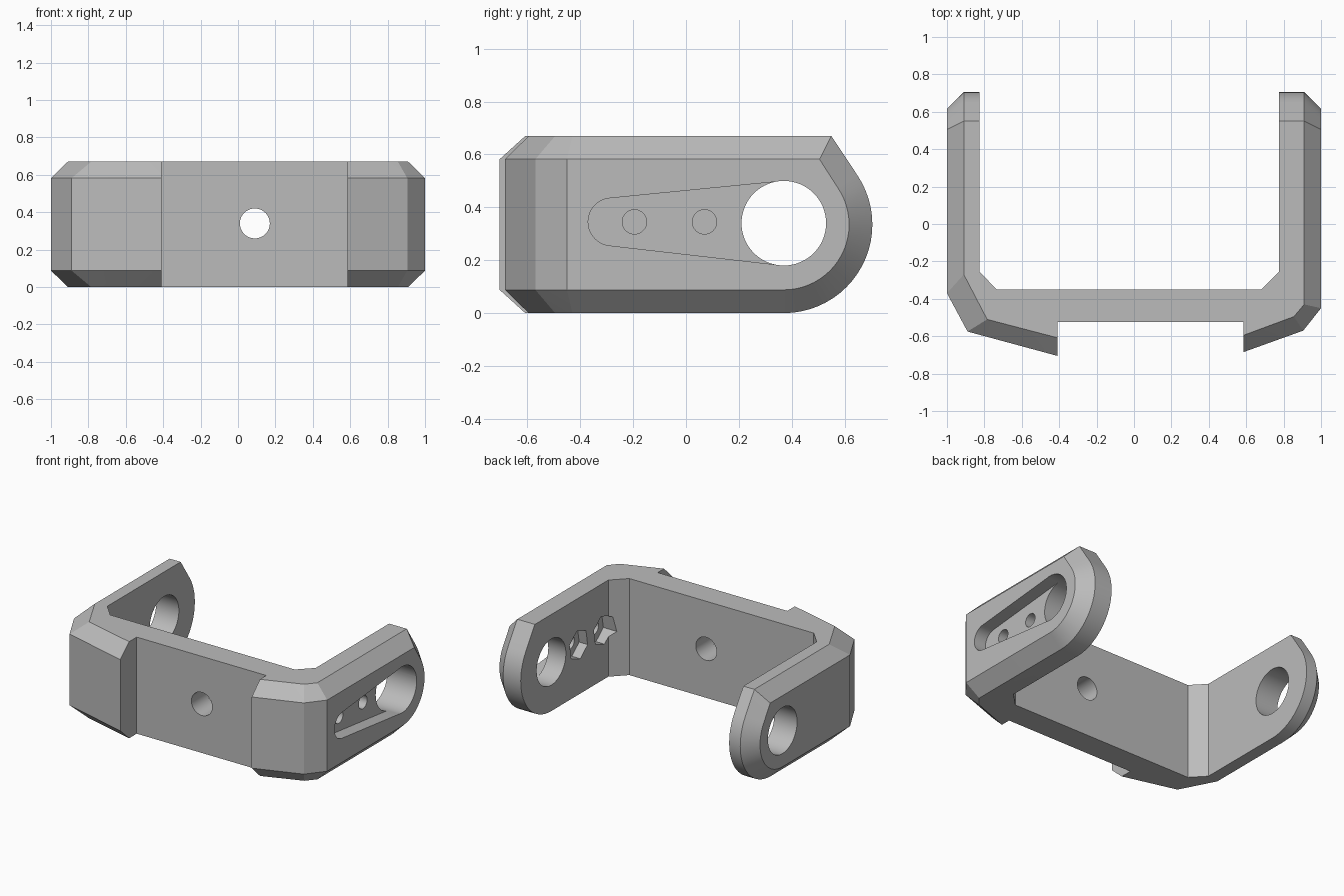
import bpy, bmesh, math

if "Cube" in bpy.data.objects:
    bpy.data.objects.remove(bpy.data.objects["Cube"])

HEIGHT, CHAMFER = 0.67, 0.088
MID = HEIGHT / 2
PIVOT = 0.37        # y of the arm pivot holes

grey = bpy.data.materials.new("matte grey")
grey.use_nodes = True
grey.diffuse_color = (0.5, 0.5, 0.5, 1)
grey.node_tree.nodes["Principled BSDF"].inputs["Base Color"].default_value = (0.5, 0.5, 0.5, 1)


def hull(name, points):
    """Convex solid around the points, with flat areas merged."""
    bm = bmesh.new()
    verts = [bm.verts.new(p) for p in points]
    out = bmesh.ops.convex_hull(bm, input=verts)
    loose = [v for v in set(out["geom_interior"] + out["geom_unused"])
             if isinstance(v, bmesh.types.BMVert)]
    bmesh.ops.delete(bm, geom=loose, context="VERTS")
    bmesh.ops.dissolve_limit(bm, angle_limit=math.radians(1), verts=bm.verts, edges=bm.edges)
    bmesh.ops.recalc_face_normals(bm, faces=bm.faces)
    mesh = bpy.data.meshes.new(name)
    bm.to_mesh(mesh)
    bm.free()
    mesh.materials.append(grey)
    ob = bpy.data.objects.new(name, mesh)
    bpy.context.collection.objects.link(ob)
    return ob


def circle(u, v, r, n=64, turn=0.0):
    return [(u + r * math.cos(turn + math.tau * i / n),
             v + r * math.sin(turn + math.tau * i / n)) for i in range(n)]


def along_x(outline, a, b):
    return [(x, y, z) for x in (a, b) for y, z in outline]


def along_y(outline, a, b):
    return [(x, y, z) for y in (a, b) for x, z in outline]


def along_z(outline, a, b):
    return [(x, y, z) for z in (a, b) for x, y in outline]


# Outer block: front corners, chamfered top and bottom, rounded arm ends
front_edge = [(-1, -0.37), (-0.89, -0.575), (-0.41, -0.705),
              (0.585, -0.685), (0.905, -0.57), (1, -0.45)]
front_inset = [(-0.91, -0.27), (-0.785, -0.51), (-0.41, -0.608),
               (0.585, -0.595), (0.855, -0.495), (0.91, -0.43)]
points = along_z(front_edge, CHAMFER, HEIGHT - CHAMFER)
points += along_z(front_inset, 0, HEIGHT)
points += along_x(circle(PIVOT, MID, MID) + [(0.55, HEIGHT)], -0.91, 0.91)
points += along_x(circle(PIVOT, MID, MID - CHAMFER) + [(0.505, HEIGHT - CHAMFER)], -1, 1)
bracket = hull("bracket", points)

# Cutters
channel = [(-0.825, 1), (-0.825, -0.255), (-0.735, -0.35),
           (0.68, -0.35), (0.775, -0.255), (0.775, 1)]
notch = [(-0.41, -1), (0.585, -1), (0.585, -0.525), (-0.41, -0.525)]
slot = circle(-0.28, 0.345, 0.09) + circle(PIVOT, 0.34, 0.159)
cutters = [
    hull("channel_cutter", along_z(channel, -1, 2)),
    hull("front_notch_cutter", along_z(notch, -1, 2)),
    hull("slot_cutter", along_x(slot, 0.91, 1.2)),
    hull("pivot_cutter", along_x(circle(PIVOT, 0.34, 0.16), -1.3, 1.3)),
    hull("front_hole_cutter", along_y(circle(0.09, 0.34, 0.08), -0.9, 0)),
]
for y in (-0.195, 0.07):
    cutters.append(hull("screw_cutter", along_x(circle(y, 0.345, 0.046, 32), 0.6, 1.3)))
    cutters.append(hull("nut_cutter", along_x(circle(y, 0.345, 0.105, 6, math.radians(80)), 0.6, 0.84)))

bpy.context.view_layer.objects.active = bracket
for cutter in cutters:
    mod = bracket.modifiers.new("cut", "BOOLEAN")
    mod.operation, mod.solver, mod.object = "DIFFERENCE", "EXACT", cutter
    bpy.ops.object.modifier_apply(modifier=mod.name)
    bpy.data.objects.remove(cutter)

bpy.ops.object.select_all(action="DESELECT")
bracket.select_set(True)
bpy.ops.object.shade_smooth_by_angle(angle=math.radians(12))
